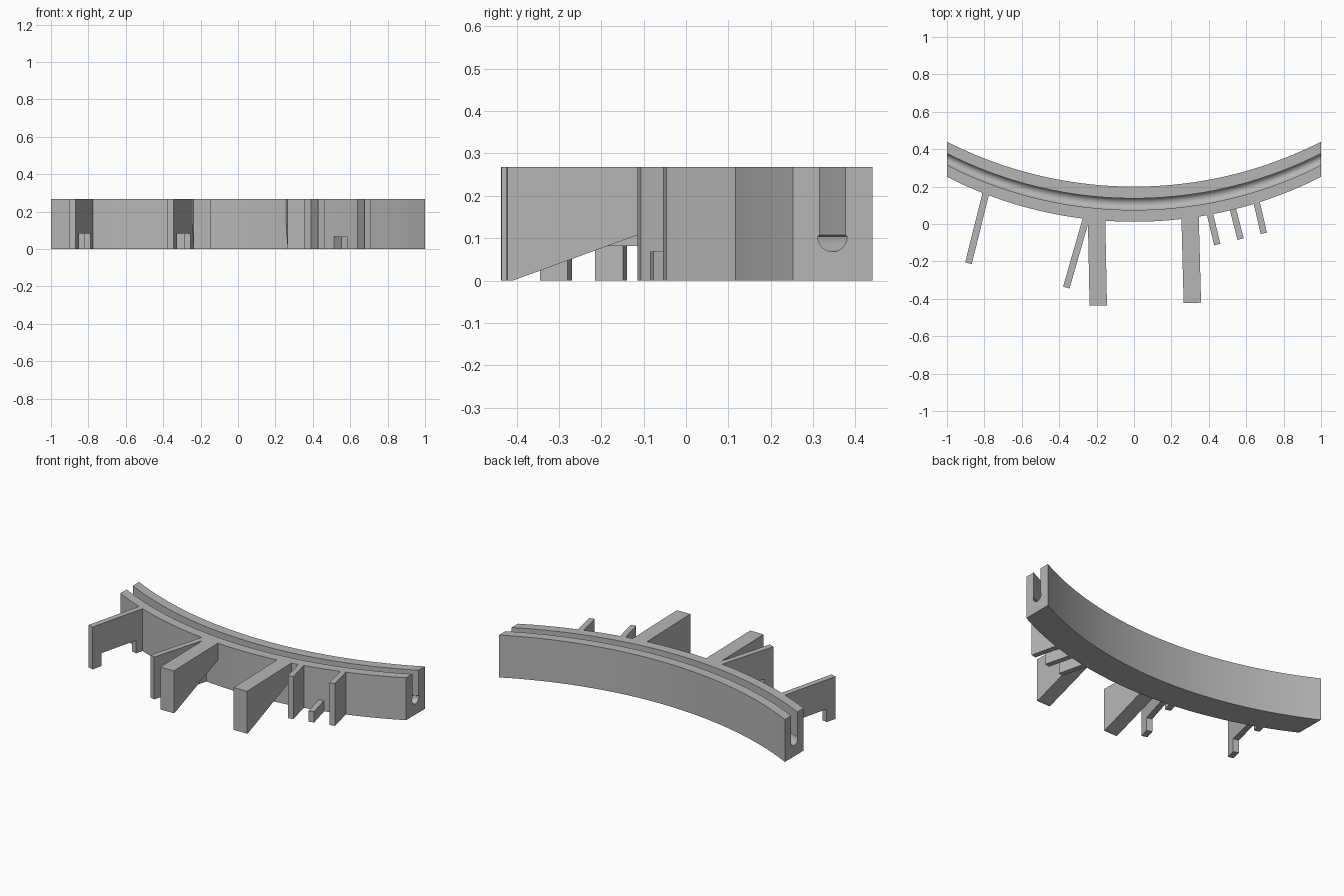
import bpy, bmesh, math
from mathutils import Vector

cube = bpy.data.objects.get("Cube")
if cube:
    bpy.data.objects.remove(cube, do_unlink=True)

grey = bpy.data.materials.new("light grey")
grey.use_nodes = True
grey.diffuse_color = (0.47, 0.47, 0.47, 1)
grey.node_tree.nodes["Principled BSDF"].inputs["Base Color"].default_value = grey.diffuse_color

H = 0.268   # overall height
R = 2.203   # bend radius of the rail


def loft(name, rings):
    """Solid through a list of equal-length closed rings, with end caps."""
    bm = bmesh.new()
    loops = [[bm.verts.new(p) for p in ring] for ring in rings]
    n = len(loops[0])
    for a, b in zip(loops, loops[1:]):
        for i in range(n):
            j = (i + 1) % n
            bm.faces.new((a[i], a[j], b[j], b[i]))
    bm.faces.new(loops[0])
    bm.faces.new(loops[-1])
    bmesh.ops.recalc_face_normals(bm, faces=bm.faces)
    mesh = bpy.data.meshes.new(name)
    bm.to_mesh(mesh)
    bm.free()
    mesh.materials.append(grey)
    obj = bpy.data.objects.new(name, mesh)
    bpy.context.collection.objects.link(obj)
    return obj


def plate(name, root, tip, width, profile, embed=0.03):
    """Upright plate from root to tip; profile(length) gives (distance from tip, z)."""
    root, tip = Vector((*root, 0)), Vector((*tip, 0))
    along = (root - tip).normalized()
    side = Vector((-along.y, along.x, 0)) * width / 2
    pts = profile((root - tip).length + embed)
    return loft(name, [[tip + along * s + k * side + Vector((0, 0, z)) for s, z in pts]
                       for k in (-1, 1)])


# Curved rail with a round-bottomed slot
def bend(x):
    return R - math.sqrt(R * R - x * x)


front, back, mid = 0.012, 0.2, 0.106
section = [(front, 0), (back, 0), (back, H), (mid + 0.031, H), (mid + 0.031, 0.108)]
for i in range(13):
    a = math.pi * i / 12
    section.append((mid + 0.035 * math.cos(a), 0.104 - 0.036 * math.sin(a)))
section += [(mid - 0.031, 0.108), (mid - 0.031, H), (front, H)]
steps = 48
xs = [-1 + 2 * i / steps for i in range(steps + 1)]
rail = loft("curved_rail", [[(x, y + bend(x), z) for y, z in section] for x in xs])
bpy.context.view_layer.objects.active = rail
rail.select_set(True)
bpy.ops.object.shade_smooth_by_angle(angle=math.radians(30))


# Side profiles of the plates
def block(height):
    return lambda n: [(0, 0), (n, 0), (n, height), (0, height)]


def footed(n):
    foot, heel, gap = 0.068, n - 0.085, 0.082
    return [(0, 0), (foot, 0), (foot, gap), (heel, gap), (heel, 0), (n, 0), (n, H), (0, H)]


def wedge(n):
    return [(0, 0), (0.012, 0), (n, (n - 0.012) * 0.365), (n, H), (0, H)]


# Long thin fins with a foot at each end
plate("outer_footed_fin", (-0.792, 0.165), (-0.885, -0.21), 0.036, footed)
plate("inner_footed_fin", (-0.257, 0.025), (-0.362, -0.34), 0.036, footed)

# Wide brackets with a sloping underside
plate("right_bracket", (-0.2, 0.02), (-0.191, -0.436), 0.093, wedge)
plate("left_bracket", (0.3, 0.03), (0.312, -0.422), 0.093, wedge)

# Short fins
plate("short_fin_inner", (0.408, 0.045), (0.445, -0.11), 0.034, block(H))
plate("low_fin", (0.53, 0.075), (0.57, -0.081), 0.034, block(0.068))
plate("short_fin_outer", (0.657, 0.11), (0.694, -0.05), 0.034, block(H))
